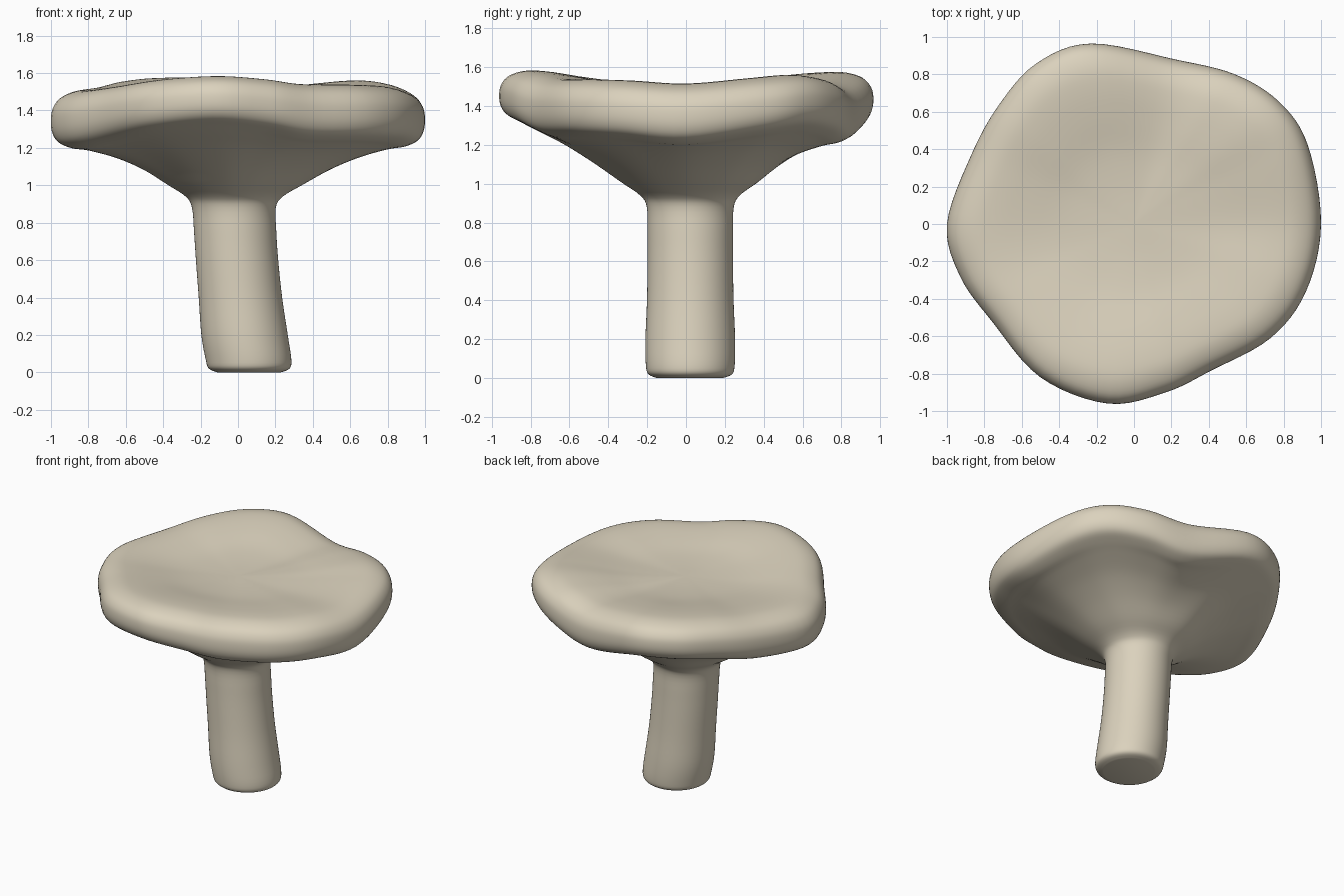
import bpy, bmesh, math
from mathutils import Vector


def spline(pts, steps, closed):
    """Catmull-Rom curve through points of any dimension."""
    n = len(pts)
    get = (lambda i: pts[i % n]) if closed else (lambda i: pts[max(0, min(n - 1, i))])
    out = []
    for i in range(n if closed else n - 1):
        a, b, c, d = get(i - 1), get(i), get(i + 1), get(i + 2)
        for k in range(steps):
            t = k / steps
            out.append([0.5 * (2 * q + (r - p) * t + (2 * p - 5 * q + 4 * r - s) * t * t
                               + (3 * q - p - 3 * r + s) * t ** 3)
                        for p, q, r, s in zip(a, b, c, d)])
    if not closed:
        out.append(list(pts[-1]))
    return out


# Wavy cap outline: x, y, height offset of the rim
rim = spline([
    (1.0, 0.0, -0.045), (0.93, 0.42, 0.0), (0.78, 0.65, 0.025), (0.54, 0.80, 0.0),
    (0.22, 0.88, -0.04), (-0.23, 0.965, 0.04), (-0.52, 0.86, 0.045), (-0.72, 0.64, 0.02),
    (-0.87, 0.37, -0.025), (-1.0, 0.0, -0.05), (-0.93, -0.28, -0.05), (-0.76, -0.52, -0.02),
    (-0.5, -0.82, 0.03), (-0.14, -0.96, 0.06), (0.17, -0.90, 0.035), (0.41, -0.785, -0.005),
    (0.73, -0.61, -0.01), (0.92, -0.36, -0.02)], 6, True)

# Cap and stem profile: outline scale, circle radius, centre x, height, wave weight
profile = spline([
    (0.02, 0, 0, 1.497, 0), (0.2, 0, 0, 1.498, 0.05), (0.4, 0, 0, 1.507, 0.2),
    (0.6, 0, 0, 1.53, 0.45), (0.75, 0, 0, 1.543, 0.6), (0.86, 0, 0, 1.54, 0.7),
    (0.945, 0, 0, 1.51, 0.8), (0.988, 0, 0, 1.46, 0.9), (1.0, 0, 0, 1.40, 1),
    (0.992, 0, 0, 1.338, 1.1), (0.96, 0, 0, 1.29, 1.15), (0.89, 0, 0, 1.256, 1.1),
    (0.8, 0, 0, 1.228, 0.8), (0.65, 0, 0, 1.172, 0.5), (0.44, 0.06, -0.005, 1.095, 0.22),
    (0.2, 0.16, -0.015, 1.005, 0.06), (0.07, 0.19, -0.02, 0.94, 0),
    (0, 0.224, -0.022, 0.88, 0), (0, 0.22, -0.015, 0.75, 0), (0, 0.22, -0.005, 0.6, 0),
    (0, 0.223, 0.013, 0.4, 0), (0, 0.231, 0.035, 0.2, 0), (0, 0.229, 0.056, 0.07, 0),
    (0, 0.216, 0.06, 0.02, 0), (0, 0.17, 0.06, 0.0, 0)], 4, False)

# Mushroom: one continuous skin lofted through the rings
bm = bmesh.new()
rings = []
for s, r, cx, z, w in profile:
    cy = 0.022 * min(1, abs(r) / 0.2)
    ring = []
    for x, y, dz in rim:
        d = Vector((x, y)).normalized()
        ring.append(bm.verts.new((s * x + r * d.x + cx, s * y + r * d.y + cy, max(0, z + w * dz))))
    rings.append(ring)
n = len(rim)
for a, b in zip(rings, rings[1:]):
    for i in range(n):
        j = (i + 1) % n
        bm.faces.new((a[i], b[i], b[j], a[j]))
bm.faces.new(rings[0])
bm.faces.new(rings[-1][::-1])
bmesh.ops.recalc_face_normals(bm, faces=bm.faces)
for f in bm.faces:
    f.smooth = True
mesh = bpy.data.meshes.new("mushroom")
bm.to_mesh(mesh)
bm.free()

mat = bpy.data.materials.new("warm beige")
mat.diffuse_color = (0.71, 0.645, 0.51, 1)
mesh.materials.append(mat)
obj = bpy.data.objects.new("mushroom", mesh)
bpy.context.collection.objects.link(obj)
